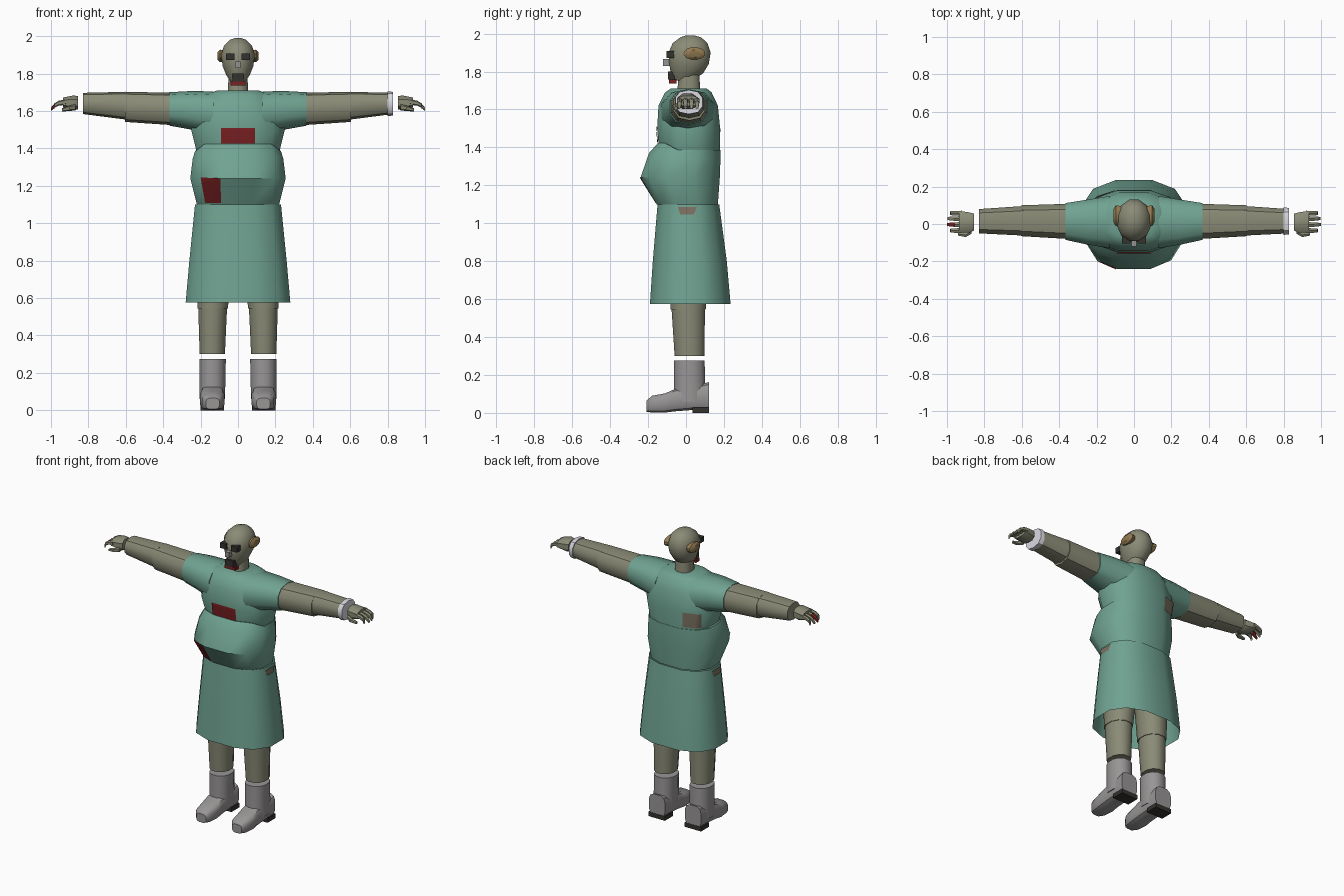
import bpy, bmesh, math
from mathutils import Vector
from mathutils.bvhtree import BVHTree

if "Cube" in bpy.data.objects:
    bpy.data.objects.remove(bpy.data.objects["Cube"])


def material(name, r, g, b):
    def lin(c):
        c /= 255
        return c / 12.92 if c < 0.04045 else ((c + 0.055) / 1.055) ** 2.4
    m = bpy.data.materials.new(name)
    m.diffuse_color = (lin(r), lin(g), lin(b), 1)
    m.use_nodes = True
    m.node_tree.nodes["Principled BSDF"].inputs["Base Color"].default_value = m.diffuse_color
    return m


TEAL = material("teal_cloth", 112, 163, 146)
SKIN = material("grey_skin", 138, 139, 118)
GREY = material("boot_grey", 152, 149, 149)
RED = material("dark_red", 122, 32, 34)
DARK = material("near_black", 52, 50, 46)
TAN = material("ear_tan", 146, 122, 82)
WHITE = material("cuff_white", 218, 218, 226)
BROWN = material("patch_brown", 124, 114, 98)


def finish(name, bm, mat):
    bmesh.ops.recalc_face_normals(bm, faces=bm.faces[:])
    me = bpy.data.meshes.new(name)
    bm.to_mesh(me)
    bm.free()
    me.materials.append(mat)
    ob = bpy.data.objects.new(name, me)
    bpy.context.collection.objects.link(ob)
    return ob


def loft(name, axis, rings, mat, sides=12, power=0.8, caps=True, mx=1, lift=None):
    """Skin rings (position, a0, a1, b0, b1) along an axis; a, b are the other axes in order.
    lift maps a ring index to a rise of its front half."""
    bm = bmesh.new()
    loops = []
    step = 2 * math.pi / sides
    peak = math.cos(step / 2) ** power
    for i, (p, a0, a1, b0, b1) in enumerate(rings):
        loop = []
        for k in range(sides):
            t = (k + 0.5) * step
            c, s = math.cos(t), math.sin(t)
            a = (a0 + a1) / 2 + (a1 - a0) / 2 * math.copysign(abs(c) ** power, c) / peak
            b = (b0 + b1) / 2 + (b1 - b0) / 2 * math.copysign(abs(s) ** power, s) / peak
            q = p + (lift.get(i, 0) if lift and s < -0.5 else 0)
            co = {"x": (q, a, b), "y": (a, q, b), "z": (a, b, q)}[axis]
            loop.append(bm.verts.new((co[0] * mx, co[1], co[2])))
        loops.append(loop)
    for lo, hi in zip(loops, loops[1:]):
        for k in range(sides):
            n = (k + 1) % sides
            bm.faces.new((lo[k], lo[n], hi[n], hi[k]))
    if caps:
        bm.faces.new(loops[0])
        bm.faces.new(loops[-1])
    return finish(name, bm, mat)


def box(name, x0, x1, y0, y1, z0, z1, mat):
    bm = bmesh.new()
    bmesh.ops.create_cube(bm, size=1)
    for v in bm.verts:
        v.co = ((x0 + x1) / 2 + v.co.x * (x1 - x0), (y0 + y1) / 2 + v.co.y * (y1 - y0),
                (z0 + z1) / 2 + v.co.z * (z1 - z0))
    return finish(name, bm, mat)


def patch(name, target, corners, direction, mat, n=10):
    """Thin cloth patch: a four-cornered grid projected onto the target."""
    bm = bmesh.new()
    bm.from_mesh(target.data)
    tree = BVHTree.FromBMesh(bm)
    bm.free()
    d = Vector(direction).normalized()
    bl, br, tr, tl = [Vector(c) for c in corners]
    bm = bmesh.new()
    grid = []
    for j in range(n + 1):
        row = []
        for i in range(n + 1):
            p = bl.lerp(br, i / n).lerp(tl.lerp(tr, i / n), j / n)
            hit = tree.ray_cast(p, d)[0]
            row.append(bm.verts.new((hit or p) - d * 0.006) if hit else None)
        grid.append(row)
    for j in range(n):
        for i in range(n):
            q = (grid[j][i], grid[j][i + 1], grid[j + 1][i + 1], grid[j + 1][i])
            if all(q):
                f = bm.faces.new(q)
    ob = finish(name, bm, mat)
    if ob.data.polygons and ob.data.polygons[0].normal.dot(d) > 0:
        ob.data.flip_normals()
    return ob


def oval(z, hx, yf, yb):
    return (z, -hx, hx, yf, yb)


# Gown: open skirt, belly, chest
skirt = loft("skirt", "z", [oval(0.575, .28, -.19, .235), oval(0.80, .26, -.175, .215),
                            oval(1.10, .23, -.15, .175)], TEAL, caps=False)
belly = loft("belly", "z", [oval(1.10, .22, -.155, .168), oval(1.24, .255, -.24, .178),
                            oval(1.345, .242, -.195, .182), oval(1.385, .23, -.148, .182)],
             TEAL, lift={2: .025, 3: .038})
chest = loft("chest", "z", [oval(1.385, .222, -.145, .18), oval(1.50, .25, -.152, .18),
                            oval(1.62, .22, -.145, .168), oval(1.69, .165, -.11, .135),
                            oval(1.71, .11, -.08, .11)], TEAL, lift={0: .038})

# Patches and side pockets
patch("chest_patch", chest, [(-.09, -.5, 1.427), (.09, -.5, 1.427), (.09, -.5, 1.51),
                             (-.09, -.5, 1.51)], (0, 1, 0), RED)
patch("belly_patch", belly, [(-.175, -.5, 1.107), (-.09, -.5, 1.107), (-.095, -.5, 1.24),
                             (-.20, -.5, 1.245)], (0, 1, 0), RED)
patch("back_patch", chest, [(-.45, .37, 1.40), (-.37, .45, 1.40), (-.37, .45, 1.50),
                            (-.45, .37, 1.50)], (1, -1, 0), BROWN)
for s, side in ((1, "left"), (-1, "right")):
    patch(side + "_pocket", skirt, [(.5 * s, -.03, 1.045), (.5 * s, .04, 1.045),
                                    (.5 * s, .057, 1.085), (.5 * s, -.043, 1.085)],
          (-s, 0, 0), BROWN)

# Neck, head and face
loft("neck", "z", [oval(1.69, .055, -.045, .075), oval(1.80, .05, -.04, .07)], SKIN)
loft("head", "z", [oval(1.752, .035, -.062, .03), oval(1.79, .062, -.08, .09),
                   oval(1.84, .082, -.088, .12), oval(1.90, .09, -.092, .13),
                   oval(1.95, .075, -.07, .113), oval(1.98, .045, -.03, .08),
                   oval(1.99, .015, 0, .045)], SKIN, power=0.95)
box("nose", -.014, .014, -.12, -.08, 1.83, 1.865, GREY)
box("mouth", -.03, .03, -.096, -.06, 1.757, 1.80, DARK)
box("lower_lip", -.04, .04, -.09, -.05, 1.736, 1.757, RED)

for s, side in ((1, "left"), (-1, "right")):
    x0, x1 = sorted((.018 * s, .064 * s))
    box(side + "_eye", x0, x1, -.104, -.06, 1.872, 1.908, DARK)
    loft(side + "_ear", "x", [(.07, -.005, .095, 1.865, 1.925), (.097, -.012, .1, 1.862, 1.928),
                              (.11, .01, .08, 1.876, 1.914)], TAN, power=1, mx=s)

    # Sleeve and arm
    loft(side + "_sleeve", "x", [(.13, -.13, .15, 1.47, 1.70), (.25, -.11, .13, 1.505, 1.703),
                                 (.365, -.085, .112, 1.525, 1.697)], TEAL, 10, mx=s)
    loft(side + "_upper_arm", "x", [(.35, -.08, .108, 1.528, 1.694),
                                    (.605, -.065, .10, 1.545, 1.70)], SKIN, 10, mx=s)
    loft(side + "_forearm", "x", [(.59, -.062, .096, 1.556, 1.70),
                                  (.828, -.05, .08, 1.586, 1.695)], SKIN, 10, mx=s)

    # Hand
    loft(side + "_palm", "x", [(.855, -.035, .055, 1.61, 1.68), (.88, -.045, .062, 1.602, 1.683),
                               (.935, -.045, .07, 1.618, 1.672)], SKIN, 8, mx=s)
    loft(side + "_thumb", "x", [(.868, -.052, -.03, 1.605, 1.635), (.90, -.07, -.046, 1.602, 1.628),
                                (.94, -.062, -.046, 1.598, 1.614)], SKIN, 6, mx=s)
    for i, (y, tip) in enumerate(((-.035, .985), (-.003, 1.0), (.029, .998), (.058, .985))):
        path = [(.92, 1.648, .013), (.958, 1.642, .012), (.98, 1.63, .011), (tip, 1.61, .007)]
        rings = [(x, y - r, y + r, z - r, z + r) for x, z, r in path]
        stained = s < 0 and i == 1
        loft(f"{side}_finger_{i + 1}", "x", rings[:2] if stained else rings, SKIN, 6, mx=s)
        if stained:
            loft("red_fingertip", "x", rings[1:], RED, 6, mx=s)

    # Leg
    loft(side + "_thigh", "z", [(.545, .054, .217, -.082, .104), (.80, .03, .22, -.09, .12)],
         SKIN, mx=s, power=.95)
    loft(side + "_shin", "z", [(.30, .07, .205, -.06, .097), (.56, .058, .213, -.077, .10)],
         SKIN, mx=s, power=.95)

    # Boot
    loft(side + "_boot_shaft", "z", [(.06, .07, .205, -.065, .105), (.13, .068, .205, -.063, .102),
                                     (.275, .065, .206, -.062, .098)], GREY, mx=s, power=.9)
    loft(side + "_boot_foot", "y", [(-.207, .10, .172, .006, .065), (-.18, .082, .192, .002, .09),
                                    (-.11, .072, .202, .002, .103), (-.06, .074, .20, .008, .125),
                                    (.03, .074, .20, .015, .14), (.12, .076, .198, .015, .162)],
         GREY, mx=s, power=.6)
    x0, x1 = sorted((.075 * s, .2 * s))
    box(side + "_boot_heel", x0, x1, .035, .122, 0, .03, DARK)

# Pale wrist band on one arm only
loft("wrist_cuff", "x", [(.80, -.058, .088, 1.576, 1.702), (.83, -.056, .086, 1.578, 1.70)],
     WHITE, 10)

# Soft shading with crisp creases
bpy.ops.object.select_all(action="SELECT")
bpy.context.view_layer.objects.active = skirt
bpy.ops.object.shade_smooth_by_angle(angle=math.radians(40))
